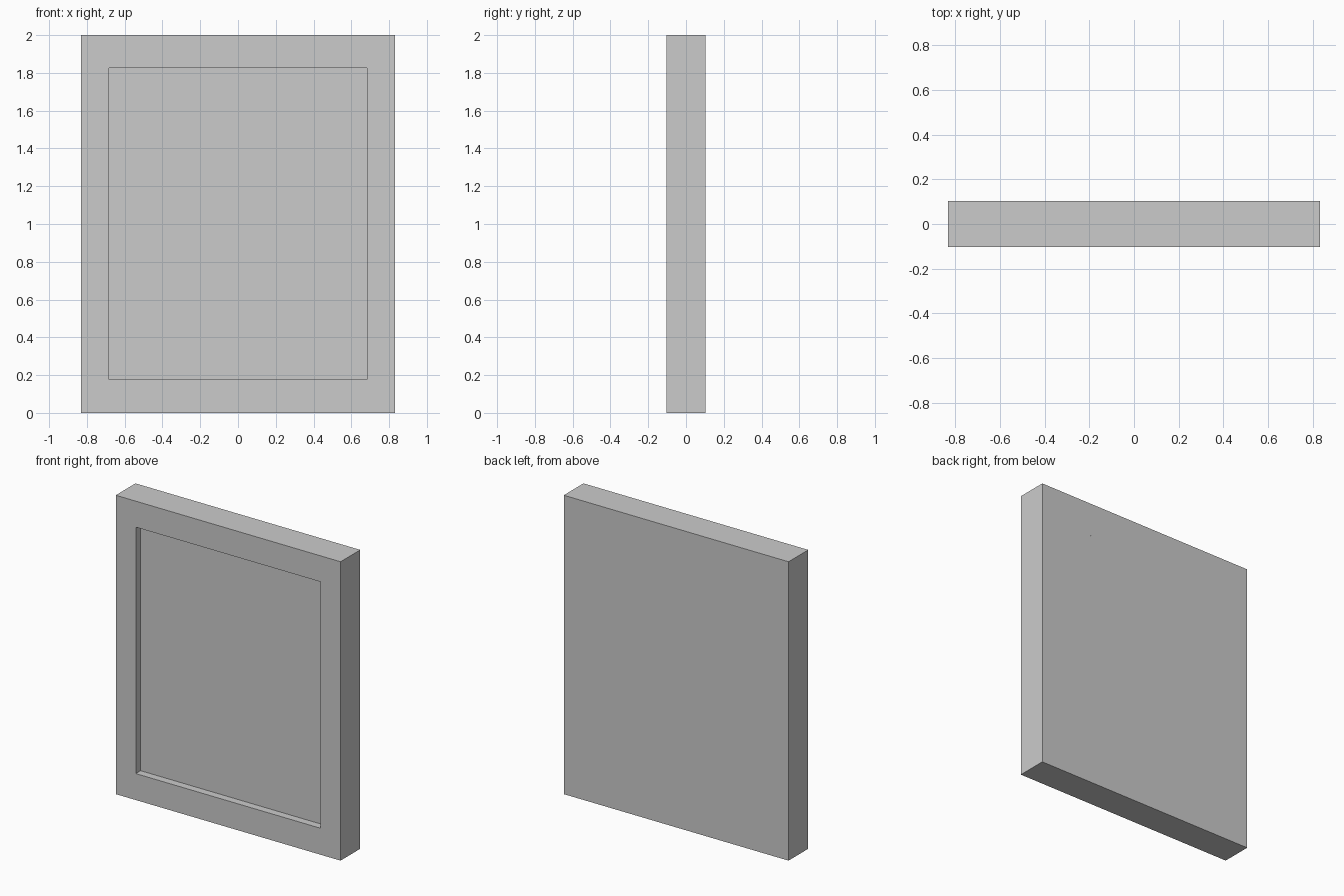
import bpy, bmesh
from mathutils import Vector
from mathutils.geometry import normal

if "Cube" in bpy.data.objects:
    bpy.data.objects.remove(bpy.data.objects["Cube"])

W, D, H = 0.832, 0.104, 2.0          # half width, half depth, height
IW, IZ0, IZ1 = 0.684, 0.177, 1.826   # recess outline
FLOOR = -0.053                       # y of the recess floor

# Lines where three shards meet, as (recess floor point, back face point)
T1 = ((0.07, FLOOR, 1.085), (0.051, D, 1.06))
T2 = ((0.385, FLOOR, 1.21), (0.36, D, 1.184))
T3 = ((0.43, FLOOR, 1.545), (0.438, D, 1.772))

# Crack planes, each through three points
base_left = (*T1, (-W, -D, 0.285))
base_mid = (*T1, T2[0])
base_right = (*T2, (W, -D, 1.24))
left_mid = (*T1, (-0.13, -D, 2))
mid_right = (*T2, T3[0])
mid_wedge = (*T3, (0.33, -D, 2))
wedge_right = (*T3, (0.803, -D, 2))
corner_left = ((-0.655, -D, 2), (-W, -D, 1.59), (-0.625, D, 2))

# Each shard: a point inside it and the cracks around it
SHARDS = {
    "base_shard": ((0, 0, 0.3), (base_left, base_mid, base_right)),
    "left_shard": ((-0.4, 0, 1.2), (base_left, left_mid, corner_left)),
    "middle_shard": ((0.2, 0, 1.6), (base_mid, left_mid, mid_right, mid_wedge)),
    "wedge_shard": ((0.5, 0, 1.9), (mid_wedge, wedge_right)),
    "right_shard": ((0.7, 0, 1.5), (base_right, mid_right, wedge_right)),
    "corner_shard": ((-0.8, 0, 1.95), (corner_left,)),
}


def panel():
    """Slab with a shallow rectangular recess in its front."""
    bm = bmesh.new()

    def ring(w, y, z0, z1):
        return [bm.verts.new((x, y, z)) for x, z in
                ((-w, z0), (w, z0), (w, z1), (-w, z1))]

    rings = [ring(W, D, 0, H), ring(W, -D, 0, H),
             ring(IW, -D, IZ0, IZ1), ring(IW, FLOOR, IZ0, IZ1)]
    for a, b in zip(rings, rings[1:]):
        for i in range(4):
            j = (i + 1) % 4
            bm.faces.new((a[i], a[j], b[j], b[i]))
    bm.faces.new(rings[0])
    bm.faces.new(rings[-1])
    return bm


def cut(bm, plane, inside):
    """Keep the side of the plane holding the inside point, and cap the cut."""
    co = Vector(plane[0])
    no = normal([Vector(p) for p in plane])
    if (Vector(inside) - co).dot(no) > 0:
        no = -no
    bmesh.ops.bisect_plane(bm, geom=bm.verts[:] + bm.edges[:] + bm.faces[:],
                           dist=1e-5, plane_co=co, plane_no=no, clear_outer=True)
    bmesh.ops.holes_fill(bm, edges=[e for e in bm.edges if e.is_boundary], sides=0)


for name, (inside, planes) in SHARDS.items():
    bm = panel()
    for plane in planes:
        cut(bm, plane, inside)
    bmesh.ops.recalc_face_normals(bm, faces=bm.faces[:])
    mesh = bpy.data.meshes.new(name)
    bm.to_mesh(mesh)
    bm.free()
    bpy.context.collection.objects.link(bpy.data.objects.new(name, mesh))
